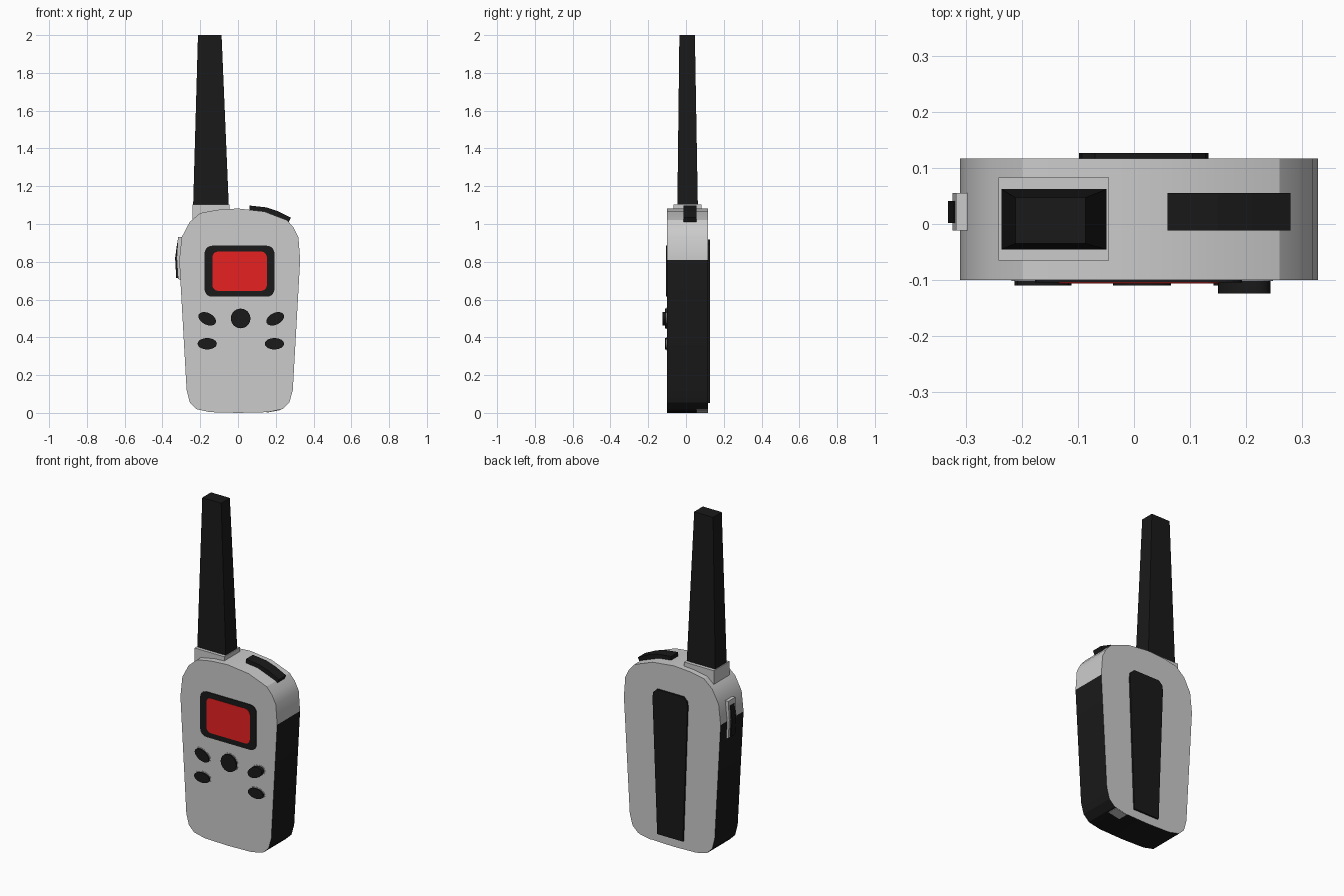
import bpy, bmesh
from math import sin, cos, pi, radians

if "Cube" in bpy.data.objects:
    bpy.data.objects.remove(bpy.data.objects["Cube"])


def material(name, color):
    m = bpy.data.materials.new(name)
    m.diffuse_color = color
    m.use_nodes = True
    m.node_tree.nodes["Principled BSDF"].inputs["Base Color"].default_value = m.diffuse_color
    return m


BLACK = material("black_plastic", (0.01, 0.01, 0.01, 1))
RED = material("red_display", (0.8, 0.015, 0.015, 1))


def loft(name, ring_a, ring_b, mat=None):
    """Closed solid between two matching rings of 3D points."""
    bm = bmesh.new()
    a = [bm.verts.new(p) for p in ring_a]
    b = [bm.verts.new(p) for p in ring_b]
    bm.faces.new(a)
    bm.faces.new(b)
    n = len(a)
    for i in range(n):
        bm.faces.new((a[i], a[(i + 1) % n], b[(i + 1) % n], b[i]))
    bmesh.ops.recalc_face_normals(bm, faces=bm.faces)
    me = bpy.data.meshes.new(name)
    bm.to_mesh(me)
    bm.free()
    ob = bpy.data.objects.new(name, me)
    bpy.context.collection.objects.link(ob)
    if mat:
        me.materials.append(mat)
    return ob


def prism(name, outline, y0, y1, mat=None):
    """Extrude an x/z outline along y."""
    return loft(name, [(x, y0, z) for x, z in outline],
                [(x, y1, z) for x, z in outline], mat)


def rect(x0, x1, y0, y1, z):
    return [(x0, y0, z), (x1, y0, z), (x1, y1, z), (x0, y1, z)]


def round_rect(cx, cz, hx, hz, r, seg=5):
    pts = []
    for k, (sx, sz) in enumerate(((1, 1), (-1, 1), (-1, -1), (1, -1))):
        for i in range(seg + 1):
            t = (k + i / seg) * pi / 2
            pts.append((cx + sx * (hx - r) + r * cos(t),
                        cz + sz * (hz - r) + r * sin(t)))
    return pts


def ellipse(cx, cz, a, b, tilt, n=24):
    c, s = cos(radians(tilt)), sin(radians(tilt))
    pts = []
    for i in range(n):
        u, v = a * cos(2 * pi * i / n), b * sin(2 * pi * i / n)
        pts.append((cx + u * c - v * s, cz + u * s + v * c))
    return pts


def smooth(ob, angle=30):
    bpy.ops.object.select_all(action='DESELECT')
    bpy.context.view_layer.objects.active = ob
    ob.select_set(True)
    bpy.ops.object.shade_smooth_by_angle(angle=radians(angle))


# Body shell: grey, with black sides and underside up to z = 0.81
outline = [(-0.15, 0.004), (0.0, 0.0), (0.16, 0.004), (0.235, 0.02), (0.272, 0.055),
           (0.29, 0.12), (0.329, 0.81), (0.32, 0.93), (0.295, 0.98), (0.26, 1.02),
           (0.14, 1.066), (0.0, 1.082), (-0.11, 1.075), (-0.2, 1.058), (-0.256, 1.01),
           (-0.298, 0.93), (-0.311, 0.81), (-0.272, 0.12), (-0.255, 0.055), (-0.22, 0.02)]
body = prism("body", outline, -0.1, 0.117)
grey = material("grey_plastic", (0.8, 0.8, 0.8, 1))
body.data.materials.append(grey)
body.data.materials.append(BLACK)
for f in body.data.polygons:
    if abs(f.normal.y) < 0.5 and f.center.z < 0.8:
        f.material_index = 1
smooth(body, 25)

# Antenna and its collar
loft("antenna_collar", rect(-0.242, -0.045, -0.065, 0.083, 1.0),
     rect(-0.242, -0.045, -0.065, 0.083, 1.104))
loft("antenna", rect(-0.238, -0.048, -0.046, 0.063, 1.08),
     rect(-0.212, -0.087, -0.035, 0.047, 2.0), BLACK)

# Rubber strip on the right shoulder
prism("shoulder_strip", [(0.06, 1.06), (0.06, 1.098), (0.15, 1.088), (0.21, 1.068),
                         (0.28, 1.034), (0.268, 1.01), (0.2, 1.03), (0.14, 1.05)],
      -0.012, 0.055, BLACK)

# Talk button on the left side
prism("talk_button_frame", [(-0.295, 0.93), (-0.318, 0.93), (-0.325, 0.82),
                            (-0.318, 0.71), (-0.295, 0.7)], -0.012, 0.055)
prism("talk_button", [(-0.305, 0.9), (-0.322, 0.9), (-0.333, 0.82),
                      (-0.327, 0.715), (-0.305, 0.715)], 0.002, 0.041, BLACK)

# Display
prism("display_frame", round_rect(0.008, 0.75, 0.185, 0.135, 0.04), -0.105, -0.09, BLACK)
prism("display", round_rect(0.009, 0.75, 0.144, 0.104, 0.03), -0.1065, -0.1, RED)

# Front buttons with thin grey rims: name, x, z, half sizes, tilt, front depth
buttons = [("upper_left", -0.163, 0.498, 0.05, 0.031, -27, -0.11),
           ("upper_right", 0.197, 0.498, 0.05, 0.031, 27, -0.124),
           ("center", 0.014, 0.5, 0.052, 0.052, 0, -0.11),
           ("lower_left", -0.163, 0.366, 0.051, 0.03, 0, -0.11),
           ("lower_right", 0.193, 0.366, 0.051, 0.03, 0, -0.11)]
for name, x, z, a, b, tilt, y in buttons:
    prism(name + "_rim", ellipse(x, z, a + 0.005, b + 0.005, tilt), -0.102, -0.09)
    smooth(prism(name + "_button", ellipse(x, z, a, b, tilt), y, -0.09, BLACK))

# Tapered clip plate on the back
prism("back_plate", [(-0.068, 0.052), (0.102, 0.052), (0.133, 0.865), (0.128, 0.895),
                     (0.105, 0.917), (-0.07, 0.917), (-0.093, 0.895), (-0.098, 0.865)],
      0.11, 0.127, BLACK)

# Small latch under the rear edge
prism("battery_latch", [(0.15, 0.0005), (0.225, 0.015), (0.225, 0.04), (0.15, 0.03)],
      0.055, 0.116)
